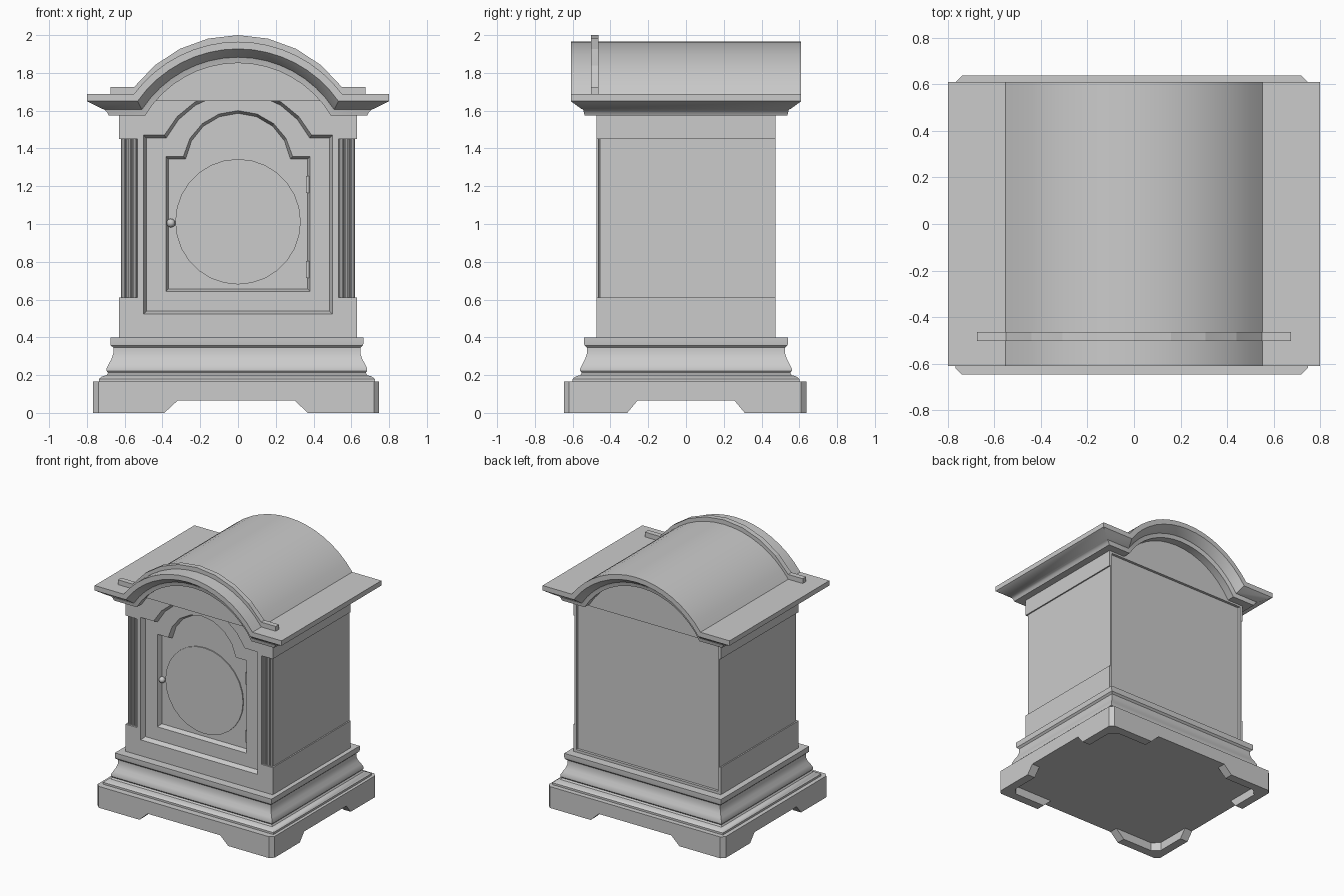
import bpy, bmesh, math
from math import sqrt, asin, sin, cos, pi

if "Cube" in bpy.data.objects:
    bpy.data.objects.remove(bpy.data.objects["Cube"])


def finish(name, bm, smooth=True):
    bmesh.ops.recalc_face_normals(bm, faces=bm.faces)
    me = bpy.data.meshes.new(name)
    bm.to_mesh(me)
    bm.free()
    ob = bpy.data.objects.new(name, me)
    bpy.context.collection.objects.link(ob)
    if smooth:
        activate(ob)
        bpy.ops.object.shade_smooth_by_angle(angle=math.radians(30))
    return ob


def activate(ob):
    bpy.ops.object.select_all(action='DESELECT')
    ob.select_set(True)
    bpy.context.view_layer.objects.active = ob


def loft(name, rings, caps=True, strip_top=False, smooth=True):
    """Bridge equal-length closed rings; optionally cap the ends."""
    bm = bmesh.new()
    vs = [[bm.verts.new(p) for p in r] for r in rings]
    n = len(rings[0])
    for a, b in zip(vs, vs[1:]):
        for i in range(n):
            j = (i + 1) % n
            bm.faces.new((a[i], a[j], b[j], b[i]))
    if caps:
        bm.faces.new(vs[0])
        bm.faces.new(vs[-1])
    if strip_top:
        t = vs[-1]
        for i in range(n // 2 - 1):
            bm.faces.new((t[i], t[i + 1], t[n - 2 - i], t[n - 1 - i]))
    return finish(name, bm, smooth)


def box(name, x0, x1, y0, y1, z0, z1):
    return loft(name, [[(x0, y0, z), (x1, y0, z), (x1, y1, z), (x0, y1, z)] for z in (z0, z1)], smooth=False)


def arch(hw, z0, zs, r, c, n=8):
    """Outline with square shoulders and an arched centre, as (x, z)."""
    a = asin(sqrt(r * r - (zs - c) ** 2) / r)
    arc = [(r * sin(-a + 2 * a * i / n), c + r * cos(-a + 2 * a * i / n)) for i in range(n + 1)]
    return [(-hw, z0), (-hw, zs)] + arc + [(hw, zs), (hw, z0)]


def at_y(outline, y):
    return [(x, y, z) for x, z in outline]


def cut(ob, cutters):
    for c in cutters:
        c.hide_render = True
        m = ob.modifiers.new("cut", 'BOOLEAN')
        m.operation, m.solver, m.object = 'DIFFERENCE', 'EXACT', c
        activate(ob)
        bpy.ops.object.modifier_apply(modifier=m.name)
        bpy.data.objects.remove(c)


def chamfered(hx, hy, c, z, ox=-0.01, oy=-0.005):
    pts = [(hx, c - hy), (hx, hy - c), (hx - c, hy), (c - hx, hy),
           (-hx, hy - c), (-hx, c - hy), (c - hx, -hy), (hx - c, -hy)]
    return [(x + ox, y + oy, z) for x, y in pts]


# plinth with bracket feet
plinth = loft("plinth", [chamfered(.757, .642, .028, z) for z in (0, .165)], smooth=False)
trap = [(-.46, -.065), (-.32, .065), (.30, .065), (.44, -.065)]
trap_s = [(-.365, -.065), (-.257, .065), (.257, .065), (.365, -.065)]
cut(plinth, [
    loft("foot_hollow", [chamfered(.69, .575, .05, z) for z in (-.1, .065)], smooth=False),
    loft("foot_gap_x", [at_y(trap, y) for y in (-1, 1)], smooth=False),
    loft("foot_gap_y", [[(x, y, z) for y, z in trap_s] for x in (-1, 1)], smooth=False)])

# base moulding
base_profile = [(.1, .16), (.1, .18), (.085, .192), (.06, .2), (.052, .212), (.06, .222), (.06, .235),
                (.048, .26), (.034, .285), (.024, .315), (.024, .345), (.038, .358), (.04, .37), (.04, .4)]
loft("base_moulding", [[(sx * (.63 + o) - .006, sy * (.5 + o), z)
                        for sx, sy in ((-1, -1), (1, -1), (1, 1), (-1, 1))] for o, z in base_profile])

# case body, with recessed front panels, back panel, sides and pilaster corners
body = loft("case_body", [at_y(arch(.63, .38, 1.60, .6, 1.2775), y) for y in (-.475, .475)], smooth=False)


def panel(name, hw, z0, zs, r, c, y, depth, d):
    full = arch(hw, z0, zs, r, c)
    inner = arch(hw - d, z0 + d, zs - d, r - d, c)
    return loft(name, [at_y(full, y - .06), at_y(full, y), at_y(inner, y + depth)], smooth=False)


cutters = [panel("outer_recess", .5, .523, 1.47, .437, 1.273, -.475, .035, .016),
           panel("door_recess", .382, .642, 1.358, .294, 1.306, -.44, .035, .014),
           box("back_recess", -.605, .605, .455, .6, .42, 1.56)]
for s in (-1, 1):
    cutters.append(box("side_recess", *sorted((s * .62, s * .8)), -.6, .6, .61, 1.45))
    cutters.append(box("corner_recess", *sorted((s * .532, s * .8)), -.6, -.45, .61, 1.45))
cut(body, cutters)


def cylinder(name, r, depth, n, loc, axis='Z'):
    rings = []
    for h in (-depth / 2, depth / 2):
        ring = []
        for i in range(n):
            u, v = r * cos(2 * pi * i / n), r * sin(2 * pi * i / n)
            p = (u, v, h) if axis == 'Z' else (u, h, v)
            ring.append(tuple(a + b for a, b in zip(p, loc)))
        rings.append(ring)
    return loft(name, rings)


# reeded corner pilasters
for s in (-1, 1):
    for k in range(3):
        cylinder("pilaster_reed", .013, .84, 10, (s * (.548 + .029 * k), -.454, 1.03))

# door fittings: dial, hinges, knob
cylinder("dial", .332, .012, 28, (0, -.407, 1.012), 'Y')
for z in (.76, 1.208):
    box("hinge", .36, .378, -.425, -.40, z - .045, z + .045)
bm = bmesh.new()
bmesh.ops.create_uvsphere(bm, u_segments=12, v_segments=8, radius=.023)
bmesh.ops.translate(bm, verts=bm.verts, vec=(-.355, -.42, 1.005))
finish("door_knob", bm)

# arched cornice and barrel roof, one moulding running round all four sides
cornice_profile = [(-.02, -.02, 1.575), (.055, .062, 1.575), (.062, .065, 1.59), (.078, .07, 1.606),
                   (.09, .08, 1.61), (.17, .135, 1.65), (.17, .135, 1.688)]
rings = []
for ox, oy, z in cornice_profile:
    path = arch(.63 + ox, 0, z, z - 1.0005, 1.2775, 16)[1:-1]
    rings.append(at_y(path, -.475 - oy) + at_y(path[::-1], .475 + oy))
loft("cornice_roof", rings, caps=False, strip_top=True)

# raised crest rail near the front of the roof
loft("roof_crest", [at_y(arch(.675, 1.65, 1.725, .6875, 1.3125), y) for y in (-.503, -.463)], smooth=False)
